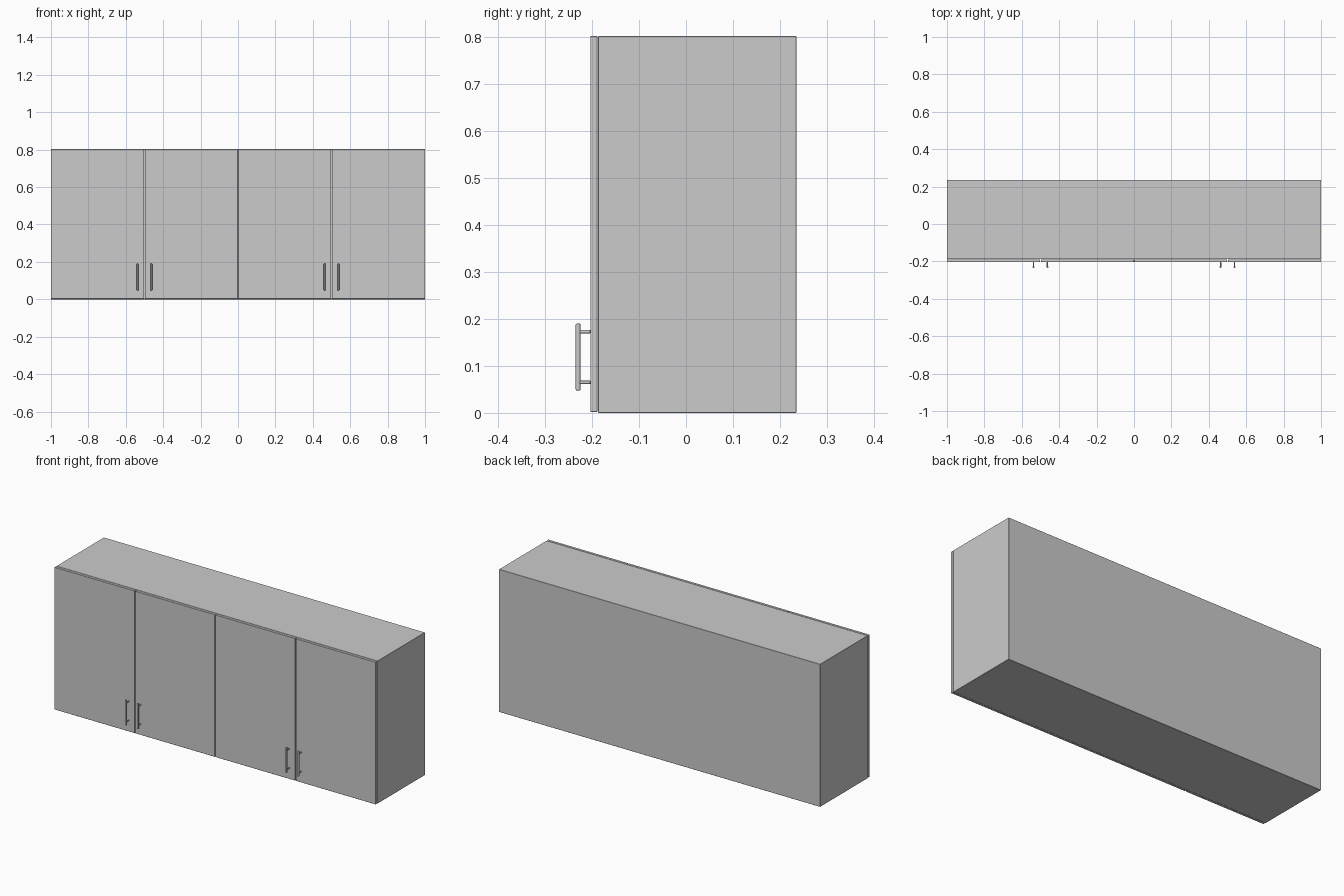
import bpy
import bmesh
from mathutils import Matrix

if "Cube" in bpy.data.objects:
    bpy.data.objects.remove(bpy.data.objects["Cube"])

HEIGHT = 0.803


def make_object(name, bm):
    mesh = bpy.data.meshes.new(name)
    bm.to_mesh(mesh)
    bm.free()
    obj = bpy.data.objects.new(name, mesh)
    bpy.context.collection.objects.link(obj)
    return obj


def box(name, lo, hi, bevel):
    bm = bmesh.new()
    size = [b - a for a, b in zip(lo, hi)]
    mid = [(a + b) / 2 for a, b in zip(lo, hi)]
    bmesh.ops.create_cube(bm, size=1, matrix=Matrix.Translation(mid) @ Matrix.Diagonal((*size, 1)))
    obj = make_object(name, bm)
    mod = obj.modifiers.new("edge_bevel", "BEVEL")
    mod.width = bevel
    mod.segments = 1
    return obj


def add_rod(bm, centre, radius, length, along_y=False):
    rot = Matrix.Rotation(1.5707963, 4, 'X') if along_y else Matrix()
    bmesh.ops.create_cone(bm, cap_ends=True, segments=20, radius1=radius, radius2=radius,
                          depth=length, matrix=Matrix.Translation(centre) @ rot)


# Carcass
box("cabinet_carcass", (-1, -0.187, 0), (1, 0.235, HEIGHT), 0.001)

# Four doors, with wider gaps where each pair meets
for i, (x0, x1) in enumerate([(-1, -0.502), (-0.498, -0.001), (0.001, 0.498), (0.502, 1)]):
    box(f"door_{i + 1}", (x0, -0.204, 0.002), (x1, -0.189, HEIGHT), 0.001)

# Bar handles: a vertical rod standing on two short posts
for i, x in enumerate((-0.537, -0.463, 0.463, 0.537)):
    bm = bmesh.new()
    add_rod(bm, (x, -0.230, 0.119), 0.005, 0.142)
    for z in (0.065, 0.173):
        add_rod(bm, (x, -0.217, z), 0.0035, 0.027, along_y=True)
    handle = make_object(f"handle_{i + 1}", bm)
    mod = handle.modifiers.new("rounded_ends", "BEVEL")
    mod.width = 0.0015
    mod.segments = 2
    mod.limit_method = 'ANGLE'
    bpy.ops.object.select_all(action='DESELECT')
    handle.select_set(True)
    bpy.context.view_layer.objects.active = handle
    bpy.ops.object.shade_smooth_by_angle()
